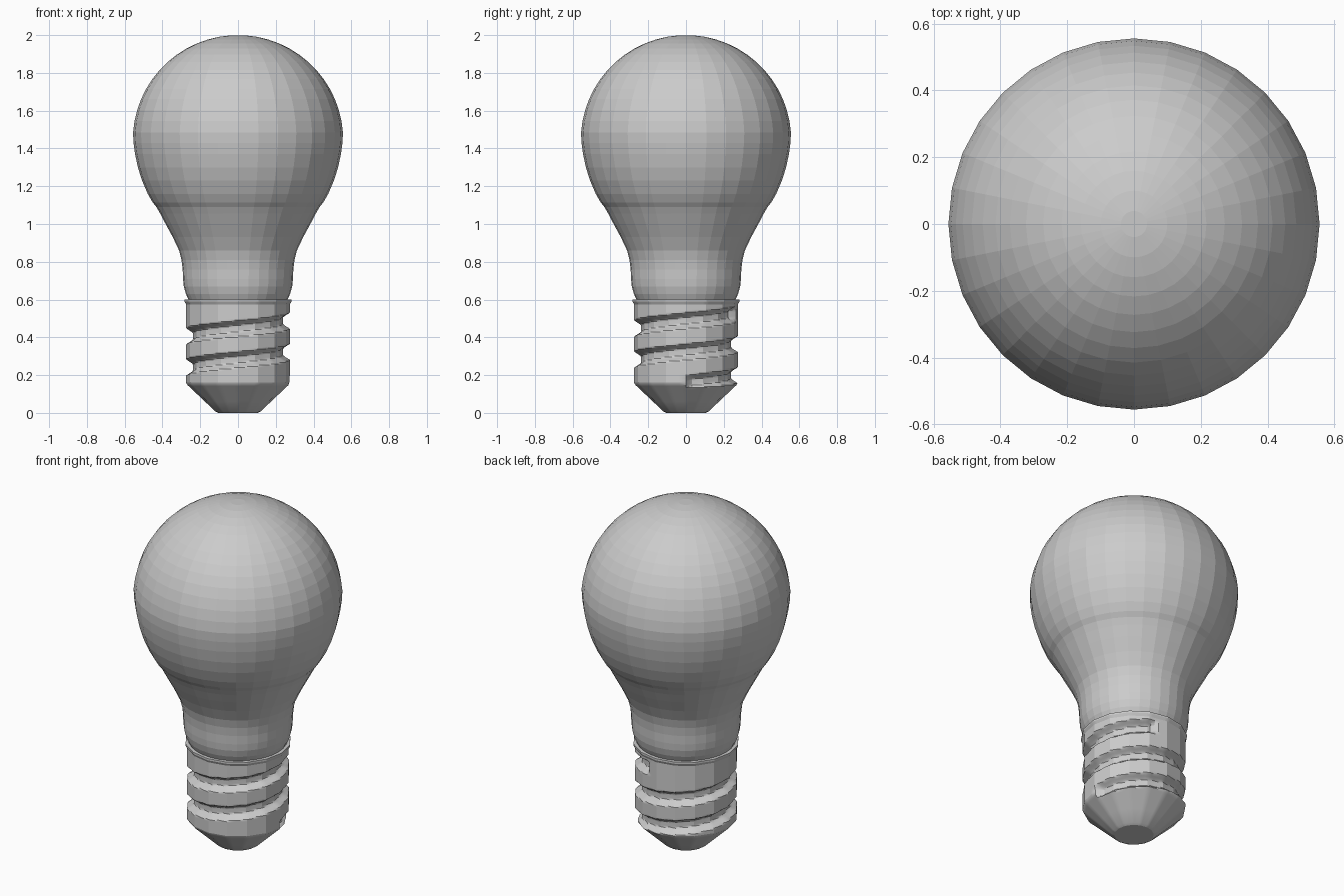
import bpy, bmesh, math

if "Cube" in bpy.data.objects:
    bpy.data.objects.remove(bpy.data.objects["Cube"])


def finish(name, bm, smooth_deg=None):
    bmesh.ops.recalc_face_normals(bm, faces=bm.faces)
    mesh = bpy.data.meshes.new(name)
    bm.to_mesh(mesh)
    bm.free()
    obj = bpy.data.objects.new(name, mesh)
    bpy.context.collection.objects.link(obj)
    if smooth_deg:
        bpy.ops.object.select_all(action='DESELECT')
        obj.select_set(True)
        bpy.context.view_layer.objects.active = obj
        bpy.ops.object.shade_smooth_by_angle(angle=math.radians(smooth_deg))
    return obj


def rings_to_bmesh(rings):
    """Skin a stack of closed rings and cap both ends."""
    bm = bmesh.new()
    loops = [[bm.verts.new(p) for p in ring] for ring in rings]
    n = len(loops[0])
    for a, b in zip(loops, loops[1:]):
        for i in range(n):
            j = (i + 1) % n
            bm.faces.new((a[i], a[j], b[j], b[i]))
    bm.faces.new(loops[0])
    bm.faces.new(loops[-1])
    return bm


def circle(r, z, n):
    return [(r * math.cos(math.tau * i / n), r * math.sin(math.tau * i / n), z)
            for i in range(n)]


# Glass: flared neck, then a round head
profile = [(0.262, 0.60), (0.276, 0.63), (0.287, 0.67), (0.291, 0.71),
           (0.293, 0.76), (0.299, 0.81), (0.312, 0.86), (0.345, 0.93),
           (0.383, 1.00), (0.412, 1.055), (0.432, 1.09), (0.452, 1.115),
           (0.478, 1.16), (0.508, 1.23), (0.53, 1.30), (0.545, 1.37),
           (0.553, 1.43)]
for k in range(14):
    t = math.radians(4 + 82 * k / 13)
    profile.append((0.557 * math.cos(t), 1.445 + 0.555 * math.sin(t)))
finish("glass_bulb", rings_to_bmesh([circle(r, z, 32) for r, z in profile]))


# Screw base: 16-sided sleeve with a helical groove and tapered foot
SIDES, SUB, PITCH = 16, 6, 0.165
START, END = 0.0, math.radians(797)


def sleeve_radius(z):
    pts = [(0.0, 0.105), (0.008, 0.12), (0.148, 0.268), (0.16, 0.275),
           (0.575, 0.275), (0.59, 0.283), (0.6, 0.283)]
    for (z0, r0), (z1, r1) in zip(pts, pts[1:]):
        if z <= z1:
            return r0 + (r1 - r0) * (z - z0) / (z1 - z0)
    return pts[-1][1]


def groove_depth(a, z):
    best = 0.0
    for turn in range(3):
        t = a + math.tau * turn
        if START <= t <= END:
            d = abs(z - (0.158 + PITCH * t / math.tau)) / 0.042
            if d < 1:
                fade = min(1, (t - START + 0.02) / 0.12, (END - t + 0.02) / 0.12)
                best = max(best, 0.037 * fade * min(1, 1.25 * math.cos(d * math.pi / 2)))
    return best


rings = []
heights = [0.0, 0.008, 0.06, 0.11] + [0.12 + 0.007 * k for k in range(66)] + [0.59, 0.6]
for z in heights:
    ring = []
    for i in range(SIDES * SUB):
        a = math.tau * i / (SIDES * SUB)
        half = math.pi / SIDES
        facet = math.cos(half) / math.cos(a % (2 * half) - half)
        r = min(sleeve_radius(z) * facet,
                max(0.1, 0.275 * facet - groove_depth(a, z)) if 0.1 < z < 0.575 else 1)
        ring.append((r * math.cos(a), r * math.sin(a), z))
    rings.append(ring)
finish("screw_base", rings_to_bmesh(rings), 21)
